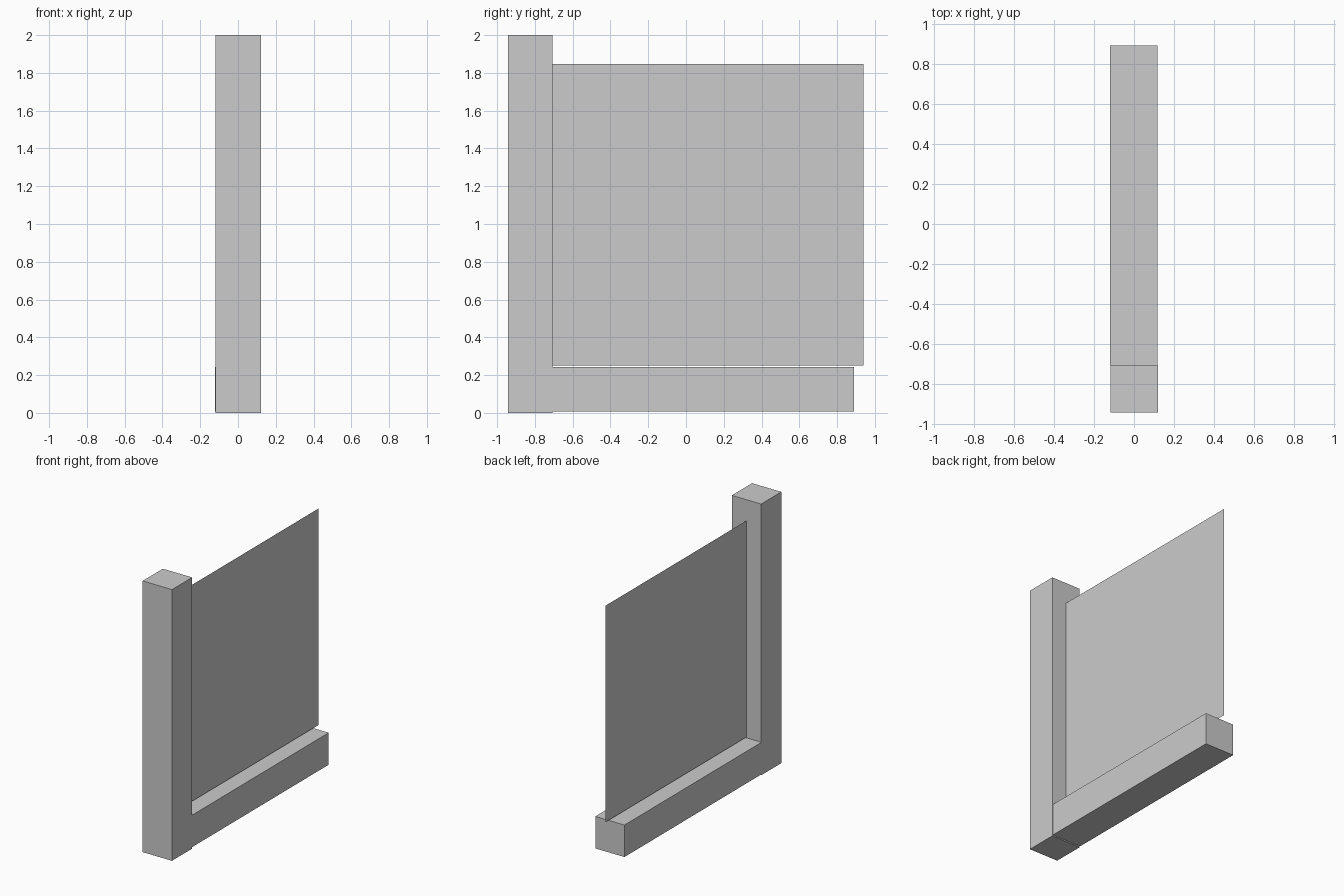
import bpy
import bmesh
from mathutils import Vector

if "Cube" in bpy.data.objects:
    bpy.data.objects.remove(bpy.data.objects["Cube"])


def mesh_object(name, bm):
    mesh = bpy.data.meshes.new(name)
    bm.to_mesh(mesh)
    bm.free()
    obj = bpy.data.objects.new(name, mesh)
    bpy.context.collection.objects.link(obj)
    return obj


def box(name, low, high):
    low, high = Vector(low), Vector(high)
    bm = bmesh.new()
    bmesh.ops.create_cube(bm, size=1)
    bmesh.ops.scale(bm, vec=high - low, verts=bm.verts)
    bmesh.ops.translate(bm, vec=(low + high) / 2, verts=bm.verts)
    return mesh_object(name, bm)


# Upright post and the slightly offset ground beam butting against it
box("post", (-0.118, -0.942, 0), (0.121, -0.707, 2))
box("ground_beam", (-0.121, -0.707, 0.008), (0.117, 0.89, 0.244))

# Single-sheet infill panel on the centre line
y0, y1, z0, z1 = -0.707, 0.94, 0.251, 1.847
bm = bmesh.new()
bm.faces.new([bm.verts.new((0, y, z))
              for y, z in ((y0, z0), (y1, z0), (y1, z1), (y0, z1))])
mesh_object("panel", bm)
